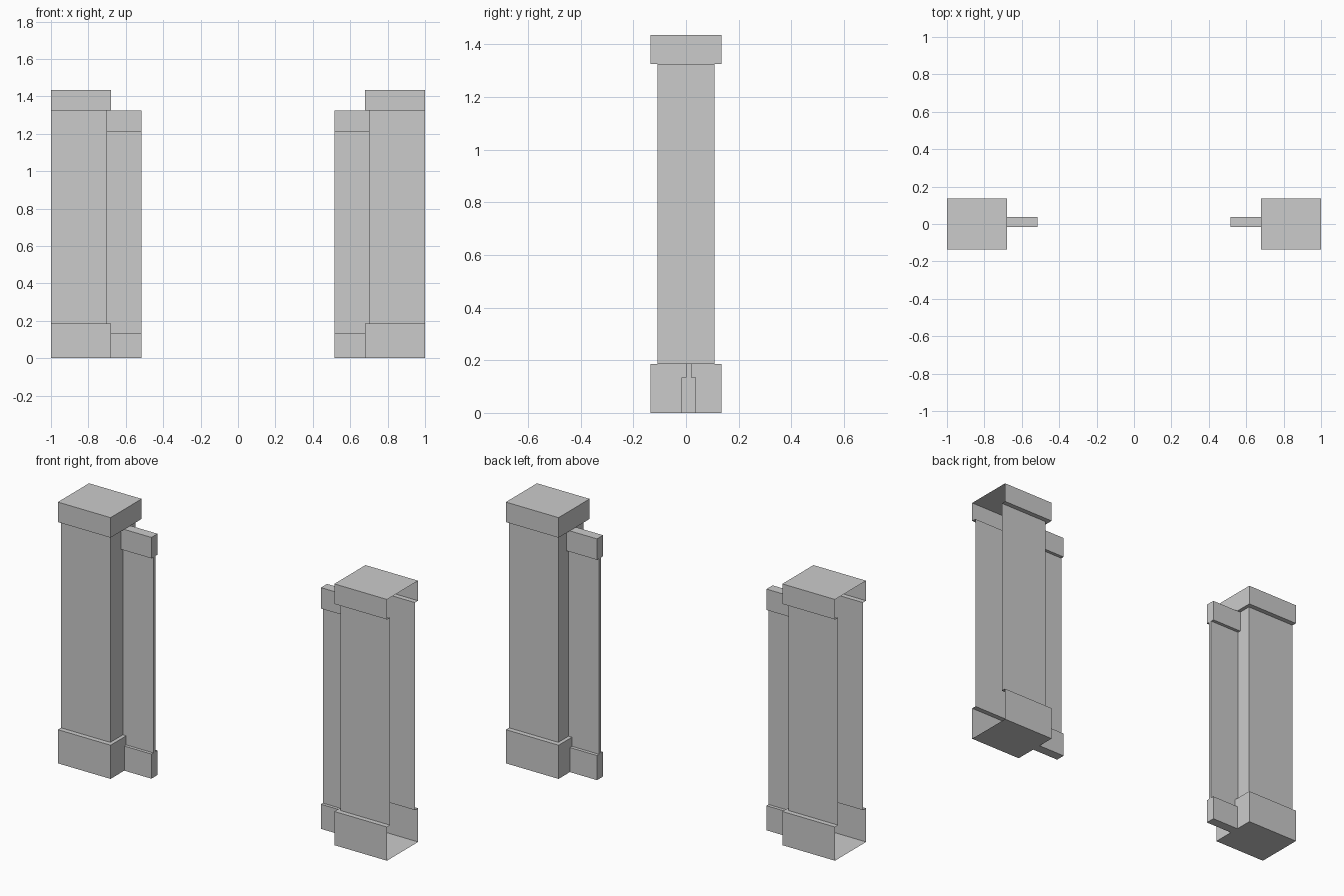
import bpy
import bmesh

if "Cube" in bpy.data.objects:
    bpy.data.objects.remove(bpy.data.objects["Cube"])

# Key dimensions (right-hand half, mirrored to the left)
OUT, WIDE, SLIM, END = 1.0, 0.68, 0.70, 0.515   # x positions
YW, YS = 0.135, 0.108                           # half depths: base/cap, shaft
TRIM, PANEL = (-0.016, 0.037), (0.001, 0.019)   # y ranges of the wall stub
BASE, TOP, CAP = 0.185, 1.325, 1.435            # pillar heights
SKIRT, RAIL = 0.135, 1.21                       # wall trim heights


def u_plan(x_in, x_out, y0, y1):
    """Open U outline, its mouth facing x_out."""
    return [(x_out, y0), (x_in, y0), (x_in, y1), (x_out, y1)]


def walls(plan, z0, z1):
    return [[(*a, z0), (*b, z0), (*b, z1), (*a, z1)]
            for a, b in zip(plan, plan[1:])]


def flat(plan, z):
    return [(x, y, z) for x, y in plan]


def part(name, polys):
    """Make a mirrored sheet object out of flat panels."""
    bm = bmesh.new()
    for poly in polys:
        bm.faces.new([bm.verts.new(p) for p in poly])
    bmesh.ops.remove_doubles(bm, verts=bm.verts, dist=1e-5)
    bmesh.ops.recalc_face_normals(bm, faces=bm.faces)
    mesh = bpy.data.meshes.new(name)
    bm.to_mesh(mesh)
    bm.free()
    ob = bpy.data.objects.new(name, mesh)
    bpy.context.collection.objects.link(ob)
    mirror = ob.modifiers.new("mirror", 'MIRROR')
    mirror.use_axis[0] = True
    mirror.use_mirror_merge = False


wide = u_plan(WIDE, OUT, -YW, YW)
slim = u_plan(SLIM, OUT, -YS, YS)
ledge = wide + slim[::-1]

# Pillar base: open outer side, inner face notched around the wall stub
front, _, back = walls(wide, 0, BASE)
notch = [(-YW, 0), (TRIM[0], 0), (TRIM[0], SKIRT), (PANEL[0], SKIRT),
         (PANEL[0], BASE), (-YW, BASE)]
notch_back = [(YW, 0), (TRIM[1], 0), (TRIM[1], SKIRT), (PANEL[1], SKIRT),
              (PANEL[1], BASE), (YW, BASE)]
inner = [[(WIDE, y, z) for y, z in n] for n in (notch, notch_back)]
part("pillar_base", [front, back, *inner, flat(wide, 0), flat(ledge, BASE)])

# Pillar shaft
part("pillar_shaft", walls(slim, BASE, TOP))

# Pillar cap
part("pillar_cap", walls(wide, TOP, CAP) + [flat(wide, CAP), flat(ledge, TOP)])

# Wall panel between the trims
part("wall_panel", walls(u_plan(END, SLIM, *PANEL), SKIRT, RAIL))


# Wall trims: skirting at the bottom, rail at the top
def trim(name, x_in, z0, z1, z_closed, z_ledge):
    plan = u_plan(END, x_in, *TRIM)
    strips = [flat([(END, t), (x_in, t), (x_in, p), (END, p)], z_ledge)
              for t, p in zip(TRIM, PANEL)]
    part(name, walls(plan, z0, z1) + [flat(plan, z_closed)] + strips)


trim("wall_skirting", WIDE, 0, SKIRT, 0, SKIRT)
trim("wall_top_rail", SLIM, RAIL, TOP, TOP, RAIL)
